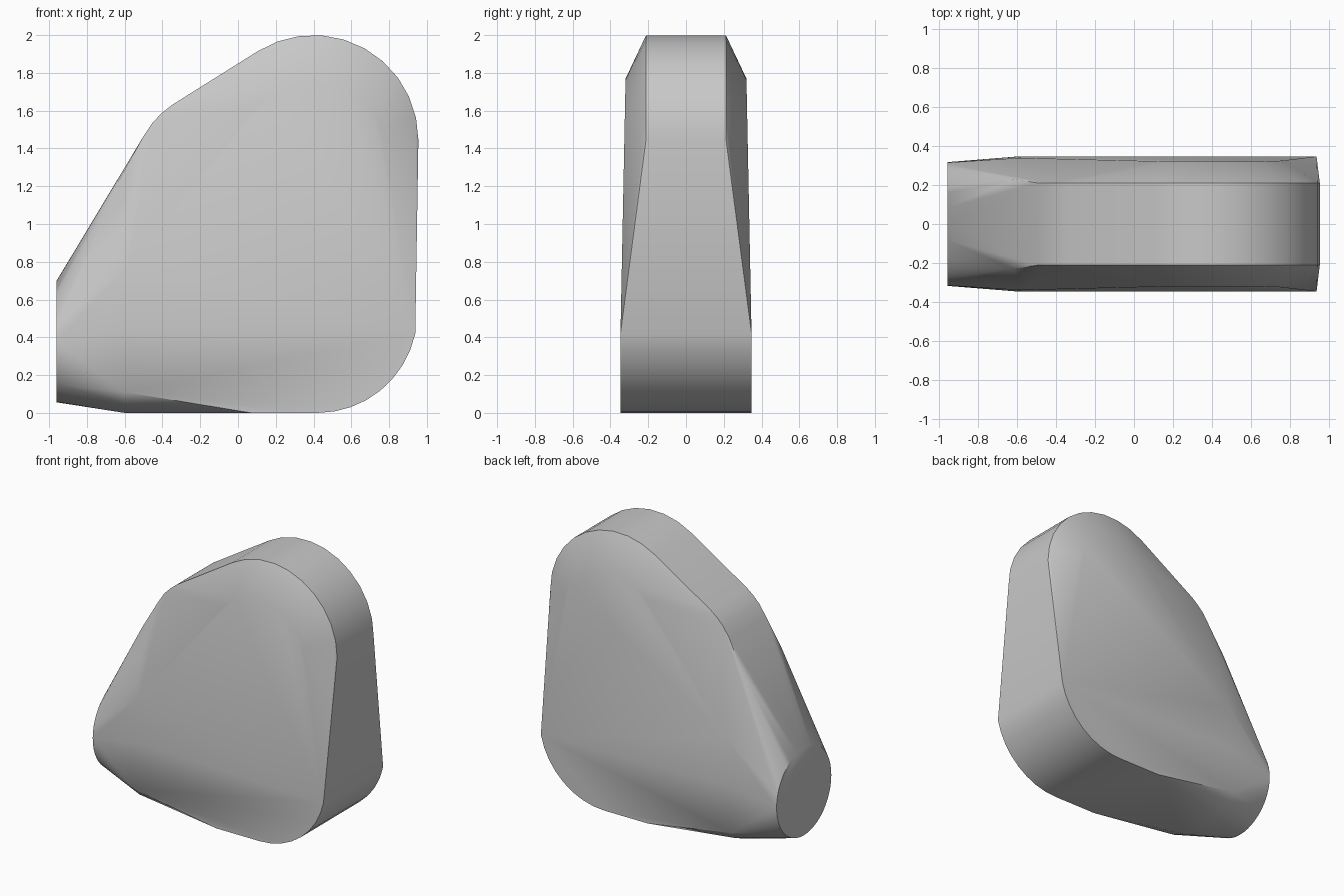
import bpy
import bmesh
from math import cos, sin, pi, radians

cube = bpy.data.objects.get("Cube")
if cube:
    bpy.data.objects.remove(cube)

grey = bpy.data.materials.new("light grey")
grey.use_nodes = True
colour = (0.58, 0.58, 0.58, 1)
grey.diffuse_color = colour
grey.node_tree.nodes["Principled BSDF"].inputs["Base Color"].default_value = colour


def arc(cx, cz, r, start, end, steps):
    """Points (x, z) along a circular arc, angles in degrees."""
    angles = [radians(start + (end - start) * i / steps) for i in range(steps + 1)]
    return [(cx + r * cos(a), cz + r * sin(a)) for a in angles]


def side_y(z):
    """Half thickness of the broad sides, tapering upwards."""
    return 0.347 - 0.02 * max(0, z - 0.42)


half = []

# Narrow upper rim: left shoulder, then the big round top
rim = [(-0.5, 1.465), (-0.45, 1.54), (-0.4, 1.59), (-0.35, 1.63)]
rim += arc(0.4, 1.445, 0.555, 122, 0, 10)
half += [(x, 0.212, z) for x, z in rim]
half.append((-0.62, 0.23, 1.25))

# Full-width lower corner and underside
half += [(x, 0.347, z) for x, z in arc(0.42, 0.53, 0.53, -12, -90, 8)]
half += [(0.07, 0.347, 0), (-0.6, 0.17, 0), (-0.6, 0.29, 0.05)]

# Broad side face, rounded under the top rim
side = arc(0.4, 1.4, 0.37, 140, 15, 8)
side += [(-0.58, 0.78), (-0.6, 0.45), (-0.6, 0.11)]
half += [(x, side_y(z), z) for x, z in side]

# Oval flat end
for i in range(25):
    a = -pi / 2 + pi * i / 24
    half.append((-0.96, 0.318 * cos(a), 0.378 + 0.322 * sin(a)))

# Mirror the points and wrap them in one convex shell
bm = bmesh.new()
for x, y, z in half:
    for s in (-1, 1):
        bm.verts.new((x, s * y, z))
bmesh.ops.remove_doubles(bm, verts=bm.verts, dist=0.001)
bmesh.ops.convex_hull(bm, input=list(bm.verts))
loose = [v for v in bm.verts if not v.link_faces]
bmesh.ops.delete(bm, geom=loose, context='VERTS')
bmesh.ops.dissolve_limit(bm, angle_limit=radians(0.8), verts=bm.verts, edges=bm.edges)
bmesh.ops.recalc_face_normals(bm, faces=bm.faces)

mesh = bpy.data.meshes.new("tapered_body")
bm.to_mesh(mesh)
bm.free()
mesh.materials.append(grey)
body = bpy.data.objects.new("tapered_body", mesh)
bpy.context.collection.objects.link(body)

# Smooth rounds, crisp rims
for o in bpy.context.selected_objects:
    o.select_set(False)
body.select_set(True)
bpy.context.view_layer.objects.active = body
bpy.ops.object.shade_smooth_by_angle(angle=radians(32))
